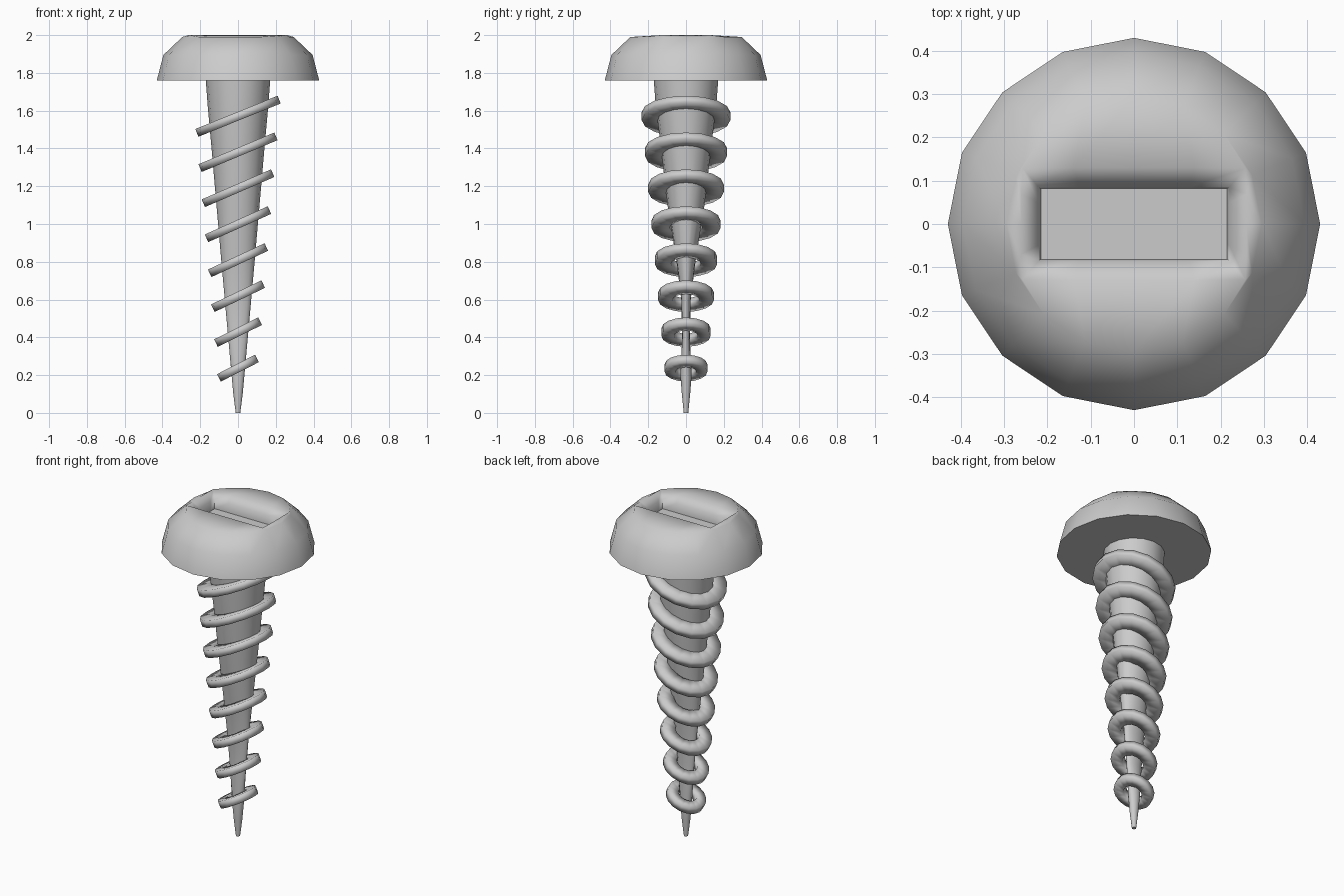
import bpy, bmesh
from math import cos, sin, pi, radians

if "Cube" in bpy.data.objects:
    bpy.data.objects.remove(bpy.data.objects["Cube"])

SIDES = 16


def clamp(v):
    return max(-1.0, min(1.0, v))


def stacked(name, rings, closed=False, angle=180):
    """Skin rings of (x radius, y radius, z, boxiness) from bottom to top."""
    bm = bmesh.new()
    loops = []
    for rx, ry, z, box in rings:
        loops.append([bm.verts.new((rx * clamp(box * cos(2 * pi * i / SIDES)),
                                    ry * clamp(box * sin(2 * pi * i / SIDES)), z))
                      for i in range(SIDES)])
    pairs = list(zip(loops, loops[1:]))
    if closed:
        pairs.append((loops[-1], loops[0]))
    for a, b in pairs:
        for i in range(SIDES):
            j = (i + 1) % SIDES
            bm.faces.new((a[i], a[j], b[j], b[i]))
    if not closed:
        bm.faces.new(loops[0][::-1])
        bm.faces.new(loops[-1])
    bmesh.ops.recalc_face_normals(bm, faces=bm.faces)
    me = bpy.data.meshes.new(name)
    bm.to_mesh(me)
    bm.free()
    ob = bpy.data.objects.new(name, me)
    bpy.context.collection.objects.link(ob)
    bpy.ops.object.select_all(action='DESELECT')
    ob.select_set(True)
    bpy.context.view_layer.objects.active = ob
    bpy.ops.object.shade_smooth_by_angle(angle=radians(angle))
    return ob


# Domed head with a softened slot
stacked("head", [
    (0.16, 0.16, 1.76, 1), (0.43, 0.43, 1.76, 1), (0.395, 0.395, 1.895, 1),
    (0.295, 0.295, 1.99, 1), (0.26, 0.13, 2.0, 1.4),
    (0.22, 0.085, 1.965, 1.5), (0.215, 0.082, 1.91, 1.5)], angle=75)

# Tapered shaft, flattened front to back toward the lower threads
stacked("shaft", [
    (0.012, 0.012, 0.0, 1), (0.025, 0.022, 0.1, 1), (0.034, 0.03, 0.2, 1),
    (0.052, 0.02, 0.4, 1), (0.07, 0.025, 0.6, 1), (0.088, 0.05, 0.8, 1),
    (0.114, 0.098, 1.1, 1), (0.14, 0.132, 1.4, 1), (0.16, 0.16, 1.62, 1),
    (0.172, 0.172, 1.78, 1)], angle=60)

# Eight tilted thread rings, growing upward
for k in range(8):
    t = k / 7
    r_out = 0.113 + 0.122 * t
    r_in = r_out * 0.48
    h = 0.022
    ring = stacked(f"thread_{k + 1}", [
        (r_in, r_in, -h, 1), (r_out, r_out, -h, 1),
        (r_out, r_out, h, 1), (r_in, r_in, h, 1)], closed=True)
    ring.location.z = 0.237 + 0.1905 * k
    ring.rotation_euler.y = -radians(27 - 5 * t)
